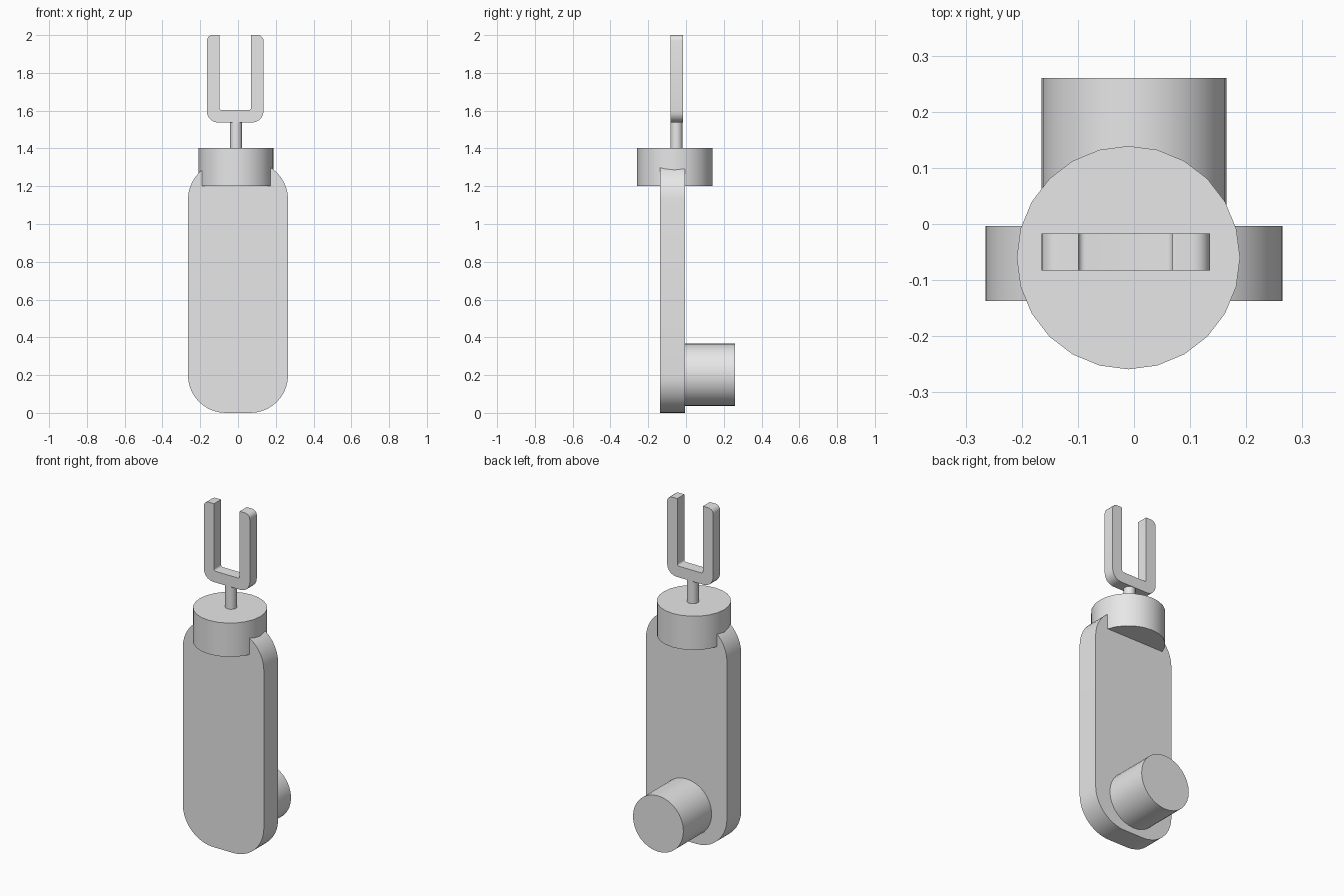
import bpy, bmesh, math
from mathutils import Matrix, Vector

if "Cube" in bpy.data.objects:
    bpy.data.objects.remove(bpy.data.objects["Cube"], do_unlink=True)

grey = bpy.data.materials.new("plain_grey")
grey.use_nodes = True
colour = (0.8, 0.8, 0.8, 1)
grey.diffuse_color = colour
grey.node_tree.nodes["Principled BSDF"].inputs["Base Color"].default_value = colour


def finish(name, bm):
    bmesh.ops.recalc_face_normals(bm, faces=bm.faces)
    mesh = bpy.data.meshes.new(name)
    bm.to_mesh(mesh)
    bm.free()
    mesh.materials.append(grey)
    obj = bpy.data.objects.new(name, mesh)
    bpy.context.collection.objects.link(obj)
    bpy.ops.object.select_all(action="DESELECT")
    obj.select_set(True)
    bpy.context.view_layer.objects.active = obj
    bpy.ops.object.shade_smooth_by_angle(angle=math.radians(30))
    return obj


def cylinder(name, centre, radius, length, sides, along_y=False):
    bm = bmesh.new()
    turn = Matrix.Rotation(math.pi / 2, 4, "X") if along_y else Matrix.Identity(4)
    bmesh.ops.create_cone(bm, cap_ends=True, segments=sides, radius1=radius,
                          radius2=radius, depth=length,
                          matrix=Matrix.Translation(centre) @ turn)
    return finish(name, bm)


def rounded_outline(corners, steps):
    """Replace each (x, z, radius) corner by a tangent arc."""
    points = []
    for i, (x, z, r) in enumerate(corners):
        p = Vector((x, z))
        if r == 0:
            points.append(p)
            continue
        a = (Vector(corners[i - 1][:2]) - p).normalized()
        b = (Vector(corners[(i + 1) % len(corners)][:2]) - p).normalized()
        for k in range(steps + 1):
            t = k / steps * math.pi / 2
            points.append(p + a * r * (1 - math.sin(t)) + b * r * (1 - math.cos(t)))
    return points


def slab(name, corners, front, back, steps):
    bm = bmesh.new()
    verts = [bm.verts.new((p.x, front, p.y)) for p in rounded_outline(corners, steps)]
    face = bm.faces.new(verts)
    grown = bmesh.ops.extrude_face_region(bm, geom=[face])["geom"]
    moved = [v for v in grown if isinstance(v, bmesh.types.BMVert)]
    bmesh.ops.translate(bm, verts=moved, vec=(0, back - front, 0))
    return finish(name, bm)


# Long flat body with fully rounded corners
w, top, r = 0.265, 1.33, 0.2
slab("body_plate", [(-w, 0, r), (w, 0, r), (w, top, r), (-w, top, r)],
     -0.137, -0.004, 10)

# Round knob low on the back
cylinder("back_knob", (0, 0.125, 0.202), 0.165, 0.27, 32, along_y=True)

# Collar and thin stem above the body
cylinder("collar", (-0.01, -0.06, 1.302), 0.199, 0.2, 24)
cylinder("stem", (-0.01, -0.05, 1.48), 0.032, 0.18, 24)

# Two-pronged fork
left, right, prong = -0.165, 0.135, 0.066
low, floor, high = 1.537, 1.603, 2.0
slab("fork", [(left, low, 0.06), (right, low, 0.06), (right, high, 0.03),
              (right - prong, high, 0), (right - prong, floor, 0.012),
              (left + prong, floor, 0.012), (left + prong, high, 0),
              (left, high, 0.03)], -0.083, -0.017, 5)
